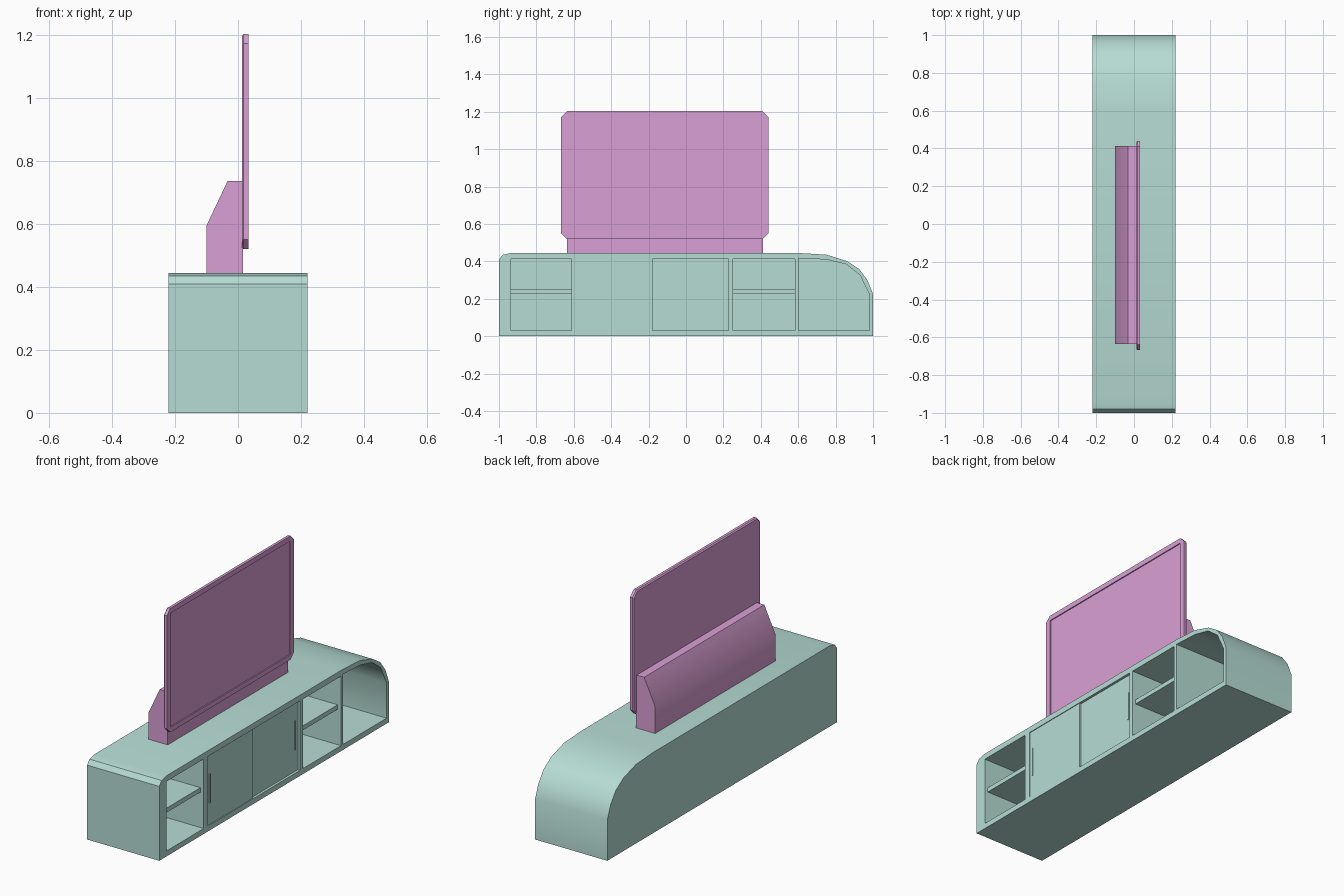
import bpy, bmesh, math

if "Cube" in bpy.data.objects:
    bpy.data.objects.remove(bpy.data.objects["Cube"], do_unlink=True)


def make_material(name, color):
    mat = bpy.data.materials.new(name)
    mat.use_nodes = True
    mat.diffuse_color = color
    mat.node_tree.nodes["Principled BSDF"].inputs["Base Color"].default_value = color
    return mat


TEAL = make_material("pale teal", (0.47, 0.72, 0.66, 1))
PINK = make_material("orchid pink", (0.70, 0.35, 0.66, 1))


def prism(name, points, lo, hi, mat, along_y=False):
    """Extrude a side profile along x, or an (x, z) profile along y."""
    bm = bmesh.new()
    place = (lambda a, b, t: (a, t, b)) if along_y else (lambda a, b, t: (t, a, b))
    face = bm.faces.new([bm.verts.new(place(a, b, lo)) for a, b in points])
    new = bmesh.ops.extrude_face_region(bm, geom=[face])["geom"]
    shift = (0, hi - lo, 0) if along_y else (hi - lo, 0, 0)
    bmesh.ops.translate(bm, vec=shift, verts=[v for v in new if isinstance(v, bmesh.types.BMVert)])
    bmesh.ops.recalc_face_normals(bm, faces=bm.faces)
    mesh = bpy.data.meshes.new(name)
    bm.to_mesh(mesh)
    bm.free()
    mesh.materials.append(mat)
    obj = bpy.data.objects.new(name, mesh)
    bpy.context.collection.objects.link(obj)
    return obj


def rect(y0, y1, z0, z1):
    return [(y0, z0), (y1, z0), (y1, z1), (y0, z1)]


def activate(obj):
    bpy.ops.object.select_all(action='DESELECT')
    obj.select_set(True)
    bpy.context.view_layer.objects.active = obj


def cut(obj, cutter):
    activate(obj)
    mod = obj.modifiers.new("cut", 'BOOLEAN')
    mod.operation = 'DIFFERENCE'
    mod.solver = 'EXACT'
    mod.object = cutter
    bpy.ops.object.modifier_apply(modifier=mod.name)
    bpy.data.objects.remove(cutter, do_unlink=True)


def smooth(obj):
    activate(obj)
    bpy.ops.object.shade_smooth_by_angle(angle=math.radians(30))


# Cabinet body with a small rounded end and a large swept end
FRONT, BACK = 0.22, -0.22
FLOOR, CEILING = 0.03, 0.413
body = prism("cabinet_body", [
    (-1, 0), (1, 0), (1, 0.225), (0.97, 0.30), (0.925, 0.36), (0.86, 0.402),
    (0.75, 0.436), (0.6, 0.445), (-0.935, 0.445), (-0.98, 0.435), (-1, 0.41)],
    BACK, FRONT, TEAL)

# Compartments: two shelved bays, the door bay and the curved end bay
bays = [(-0.935, -0.613), (0.25, 0.583)]
openings = [rect(a, b, FLOOR, CEILING) for a, b in bays + [(-0.575, 0.227)]]
openings.append([(0.602, FLOOR), (0.98, FLOOR), (0.98, 0.225), (0.93, 0.327),
                 (0.855, 0.385), (0.75, 0.41), (0.602, 0.417)])
for opening in openings:
    cut(body, prism("opening_cutter", opening, BACK + 0.02, FRONT + 0.1, TEAL))
smooth(body)

# Shelves
for side, (a, b) in zip(("right", "left"), bays):
    prism(side + "_shelf", rect(a, b, 0.225, 0.25), BACK + 0.02, FRONT - 0.02, TEAL)

# Sliding doors with slim vertical handles
for side, a, b, face, grip in (("right", -0.575, -0.178, 0.216, -0.555),
                               ("left", -0.182, 0.227, 0.206, 0.203)):
    prism(side + "_door", rect(a, b, FLOOR, CEILING), face - 0.009, face, TEAL)
    prism(side + "_handle", rect(grip - 0.004, grip + 0.004, 0.15, 0.31),
          face, face + 0.004, TEAL)

# Stand behind the screen with a sloped back
stand = prism("screen_stand", [(-0.1, 0.44), (0.016, 0.44), (0.016, 0.737),
                               (-0.033, 0.737), (-0.1, 0.595)],
              -0.635, 0.412, PINK, along_y=True)
smooth(stand)

# Screen slab with clipped corners and a softened back rim
y0, y1, z0, z1, c = -0.667, 0.44, 0.52, 1.203, 0.03
screen = prism("screen", [
    (y0 + c, z0), (y1 - c, z0), (y1, z0 + c), (y1, z1 - c),
    (y1 - c, z1), (y0 + c, z1), (y0, z1 - c), (y0, z0 + c)], 0.012, 0.033, PINK)
bm = bmesh.new()
bm.from_mesh(screen.data)
rim = [e for e in bm.edges if all(v.co.x < 0.013 for v in e.verts)]
bmesh.ops.bevel(bm, geom=rim, offset=0.006, segments=1, affect='EDGES')
bm.to_mesh(screen.data)
bm.free()

# Recessed display panel
cut(screen, prism("display_cutter", rect(-0.635, 0.408, 0.547, 1.175), 0.027, 0.1, PINK))
